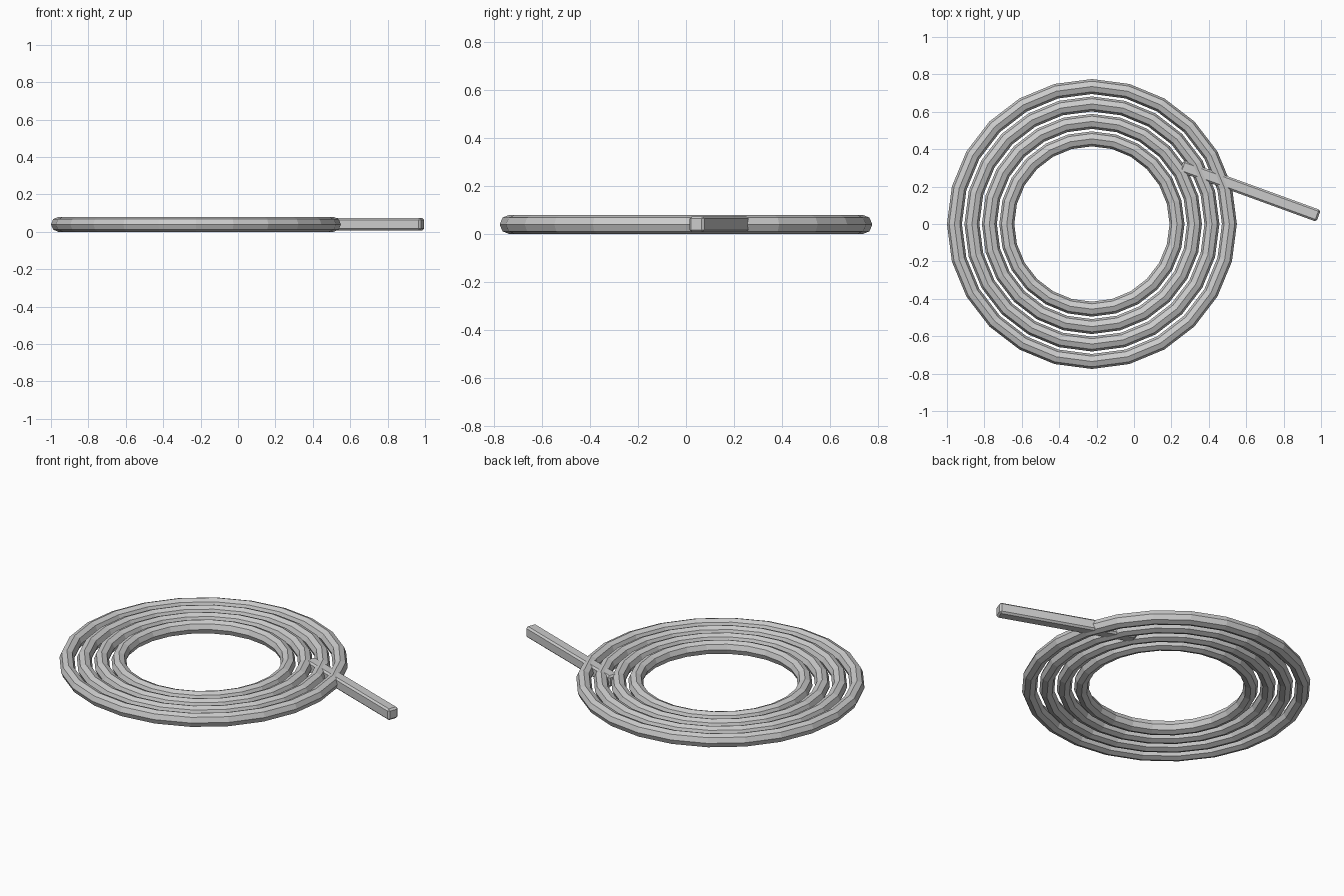
import bpy
from math import radians, cos, sin

if "Cube" in bpy.data.objects:
    bpy.data.objects.remove(bpy.data.objects["Cube"])

CX, TUBE = -0.225, 0.04

# four concentric low-poly burner rings
for i in range(4):
    bpy.ops.mesh.primitive_torus_add(
        major_segments=24, minor_segments=8,
        major_radius=0.735 - i * 0.0933, minor_radius=TUBE,
        location=(CX, 0, TUBE))
    bpy.context.object.name = f"coil_ring_{i + 1}"

# straight bevelled bar running out from under the rings
ANGLE, LENGTH, SIDE = radians(-20), 0.78, 0.066
tip = (0.987, 0.043)
bpy.ops.mesh.primitive_cube_add(
    size=1,
    location=(tip[0] - cos(ANGLE) * LENGTH / 2, tip[1] - sin(ANGLE) * LENGTH / 2, TUBE + 0.001),
    rotation=(0, 0, ANGLE))
bar = bpy.context.object
bar.name = "terminal_bar"
bar.scale = (LENGTH, SIDE, SIDE)
bpy.ops.object.transform_apply(location=False, rotation=False, scale=True)
bevel = bar.modifiers.new("edge_bevel", 'BEVEL')
bevel.width = 0.01
bevel.segments = 1
